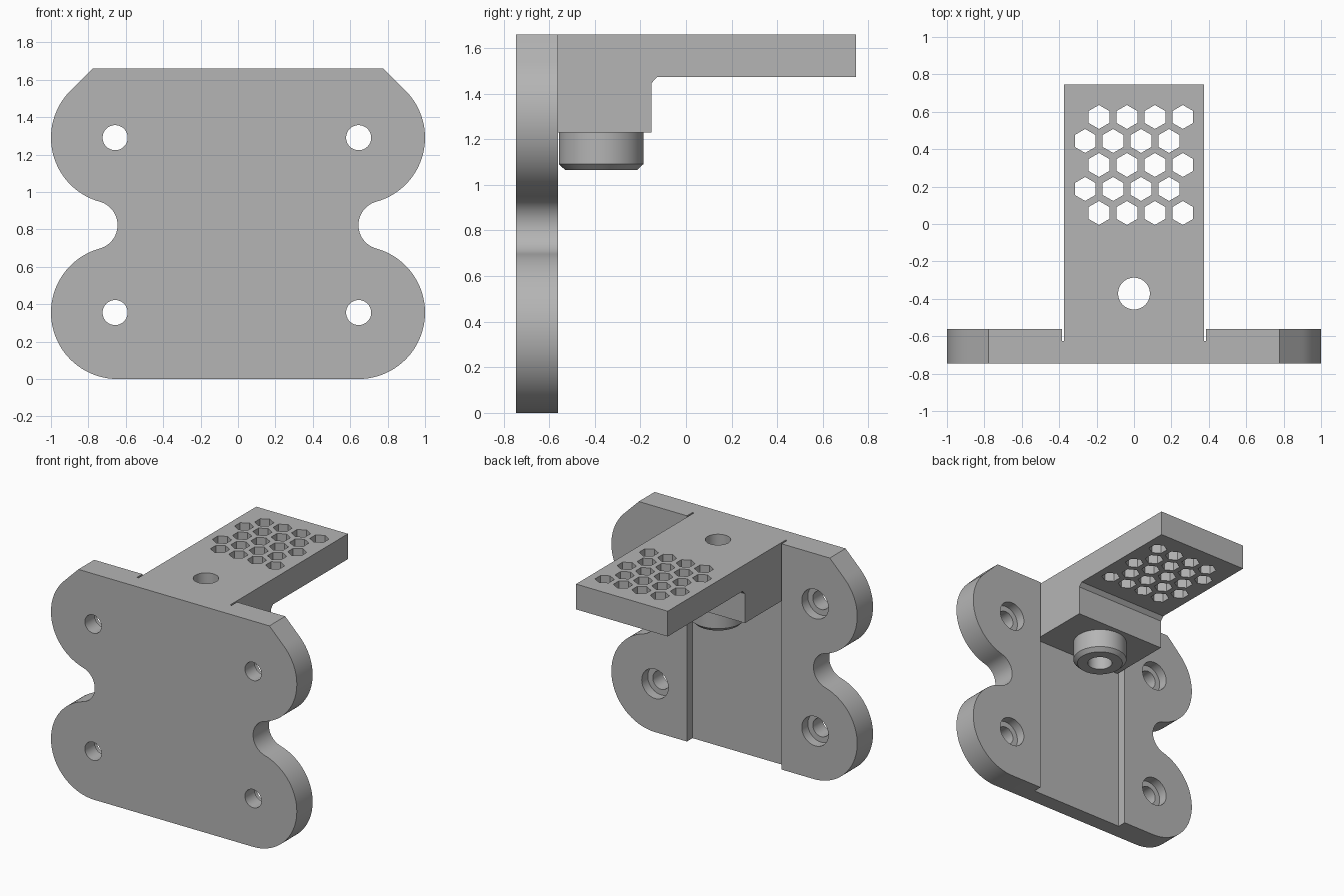
import bpy, bmesh
from math import pi, sin, cos, atan2, radians
from mathutils import Matrix, Vector

cube = bpy.data.objects.get("Cube")
if cube:
    bpy.data.objects.remove(cube, do_unlink=True)

grey = bpy.data.materials.new("plain grey")
grey.use_nodes = True
colour = (0.46, 0.46, 0.46, 1)
grey.diffuse_color = colour
grey.node_tree.nodes["Principled BSDF"].inputs["Base Color"].default_value = colour

TOP, FRONT, BACK = 1.66, -0.745, -0.561
FLOOR = -0.626      # floor of the groove in the plate
BORE_Y = -0.372     # centre of the vertical bore


def finish(name, bm):
    bmesh.ops.recalc_face_normals(bm, faces=bm.faces)
    mesh = bpy.data.meshes.new(name)
    bm.to_mesh(mesh)
    bm.free()
    mesh.materials.append(grey)
    ob = bpy.data.objects.new(name, mesh)
    bpy.context.collection.objects.link(ob)
    return ob


def prism(bm, points, offset):
    """Extrude a closed outline of 3D points by an offset."""
    face = bm.faces.new([bm.verts.new(p) for p in points])
    new = bmesh.ops.extrude_face_region(bm, geom=[face])["geom"]
    bmesh.ops.translate(bm, vec=offset, verts=[g for g in new if isinstance(g, bmesh.types.BMVert)])


def lathe(bm, profile, matrix, closed=False, steps=64):
    """Revolve (radius, height) points about the local z axis."""
    rings = [[bm.verts.new(matrix @ Vector((r * cos(2 * pi * i / steps), r * sin(2 * pi * i / steps), h)))
              for i in range(steps)] for r, h in profile]
    pairs = list(zip(rings, rings[1:]))
    if closed:
        pairs.append((rings[-1], rings[0]))
    else:
        bm.faces.new(rings[0])
        bm.faces.new(rings[-1])
    for a, b in pairs:
        for i in range(steps):
            j = (i + 1) % steps
            bm.faces.new((a[i], a[j], b[j], b[i]))


def arc(cx, cz, r, start, end, steps):
    return [(cx + r * cos(start + (end - start) * i / steps),
             cz + r * sin(start + (end - start) * i / steps)) for i in range(steps + 1)]


def smooth(ob):
    bpy.ops.object.select_all(action='DESELECT')
    bpy.context.view_layer.objects.active = ob
    ob.select_set(True)
    bpy.ops.object.shade_smooth_by_angle(angle=radians(30))


def cut(ob, cutter):
    """Subtract the cutter, then remove it."""
    cutter.hide_render = True
    mod = ob.modifiers.new("cut", 'BOOLEAN')
    mod.operation, mod.solver, mod.object = 'DIFFERENCE', 'EXACT', cutter
    bpy.context.view_layer.objects.active = ob
    bpy.ops.object.modifier_apply(modifier=mod.name)
    bpy.data.objects.remove(cutter, do_unlink=True)


# Mounting plate: two round lobes per side, joined by a tangent notch
lobe_x, low_z, high_z, lobe_r = 0.645, 0.355, 1.29, 0.355
mid_z, notch_r = (low_z + high_z) / 2, 0.13
notch_dx = ((lobe_r + notch_r) ** 2 - (mid_z - low_z) ** 2) ** 0.5
join = atan2(mid_z - low_z, notch_dx)
half = arc(lobe_x, low_z, lobe_r, -pi / 2, join, 40)
half += arc(lobe_x + notch_dx, mid_z, notch_r, -pi + join + 2 * pi, pi - join, 28)[1:-1]
half += arc(lobe_x, high_z, lobe_r, -join, pi / 4, 32)
half.append((0.777, TOP))
outline = half + [(-x, z) for x, z in reversed(half)]
bm = bmesh.new()
prism(bm, [(x, FRONT, z) for x, z in outline], (0, BACK - FRONT, 0))
plate = finish("mounting_plate", bm)

# Groove down the back of the plate
bm = bmesh.new()
groove = [(-0.385, FLOOR), (0.385, FLOOR), (0.385, 0), (-0.385, 0)]
prism(bm, [(x, y, -0.1) for x, y in groove], (0, 0, TOP + 0.2))
cut(plate, finish("groove_cutter", bm))

# Counterbored screw holes, wider at the back
bm = bmesh.new()
seat = BACK - 0.07
screw = [(0.067, FRONT - 0.1), (0.067, seat), (0.108, seat), (0.108, BACK + 0.1)]
for x in (-0.657, 0.645):
    for z in (low_z, high_z):
        lathe(bm, screw, Matrix.Translation((x, 0, z)) @ Matrix.Rotation(-pi / 2, 4, 'X'), steps=48)
cut(plate, finish("screw_cutter", bm))
smooth(plate)

# Arm with a deep block at its root
side = [(FLOOR, 1.23), (-0.152, 1.23), (-0.152, 1.446), (-0.125, 1.474),
        (0.745, 1.474), (0.745, TOP), (FLOOR, TOP)]
bm = bmesh.new()
prism(bm, [(-0.373, y, z) for y, z in side], (0.746, 0, 0))
arm = finish("arm", bm)

# Vertical bore and staggered hexagonal holes through the arm
bm = bmesh.new()
lathe(bm, [(0.085, 1), (0.085, 2)], Matrix.Translation((0, BORE_Y, 0)))
for row in range(5):
    for col in range(4):
        x = (col - 1.5) * 0.1495 + (0.037 if row % 2 == 0 else -0.037)
        lathe(bm, [(0.064, 1.3), (0.064, 1.8)],
              Matrix.Translation((x, 0.059 + row * 0.1283, 0)) @ Matrix.Rotation(pi / 6, 4, 'Z'), steps=6)
cut(arm, finish("arm_cutter", bm))
smooth(arm)

# Chamfered boss under the block
bm = bmesh.new()
lathe(bm, [(0.085, 1.23), (0.186, 1.23), (0.186, 1.092), (0.158, 1.065), (0.085, 1.065)],
      Matrix.Translation((0, BORE_Y, 0)), closed=True)
smooth(finish("boss", bm))
